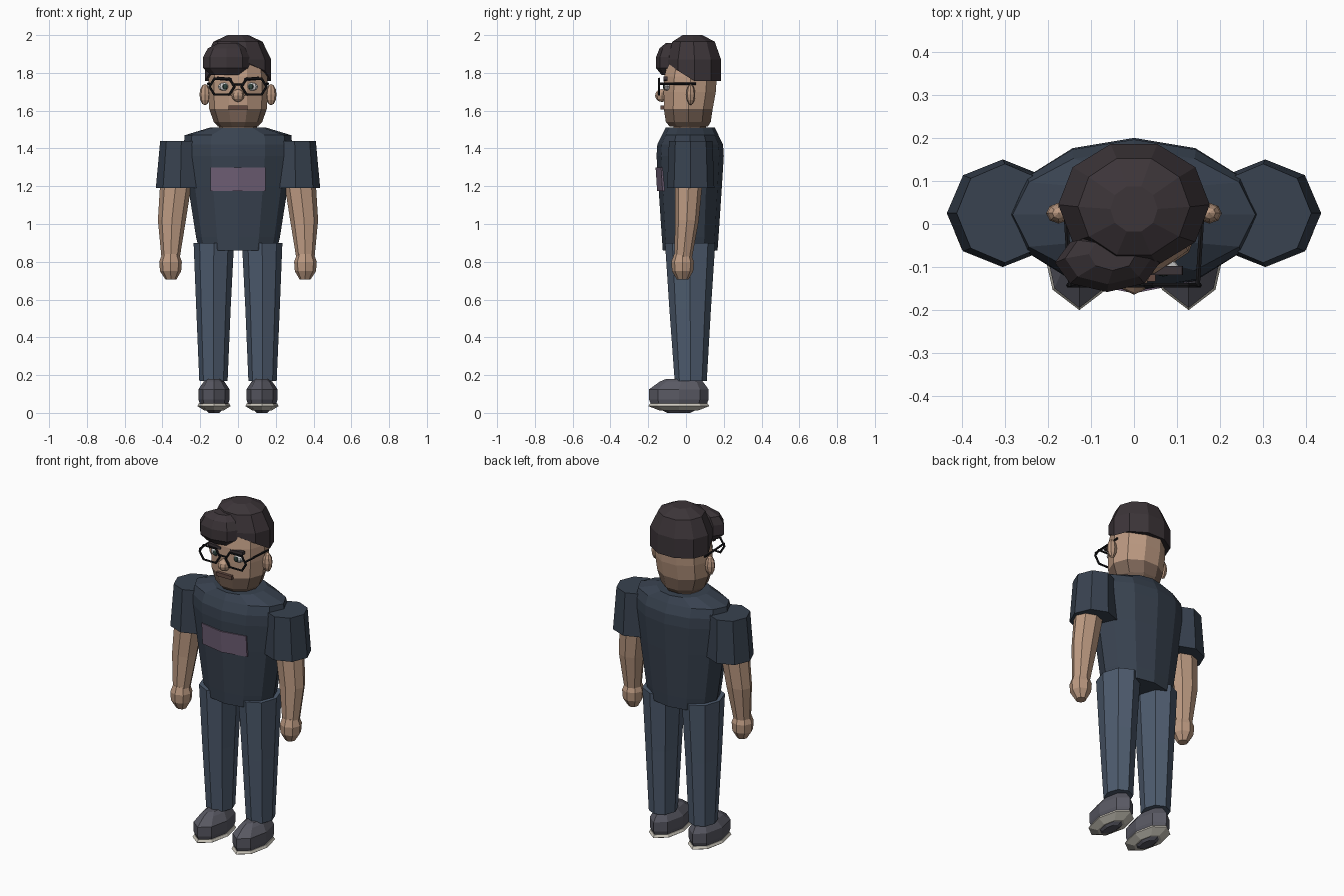
import bpy, bmesh
from math import cos, sin, pi, radians
from mathutils import Vector, Matrix

if "Cube" in bpy.data.objects:
    bpy.data.objects.remove(bpy.data.objects["Cube"])


def material(name, rgb):
    m = bpy.data.materials.new(name)
    m.diffuse_color = (*rgb, 1)
    m.use_nodes = True
    m.node_tree.nodes["Principled BSDF"].inputs["Base Color"].default_value = m.diffuse_color
    return m


SKIN = material("skin", (.50, .32, .22))
STUBBLE = material("stubble", (.20, .13, .095))
HAIR = material("hair", (.045, .035, .04))
SHIRT = material("shirt", (.04, .055, .08))
PANEL = material("panel", (.16, .115, .18))
DENIM = material("denim", (.075, .105, .155))
SHOE = material("shoe", (.10, .10, .125))
SOLE = material("sole", (.60, .57, .50))
BLACK = material("black", (.01, .01, .012))
WHITE = material("eye_white", (.8, .8, .78))
IRIS = material("iris", (.03, .06, .05))
LIP = material("lip", (.13, .07, .055))


def finish(name, bm, mat):
    bmesh.ops.recalc_face_normals(bm, faces=bm.faces)
    me = bpy.data.meshes.new(name)
    bm.to_mesh(me)
    bm.free()
    me.materials.append(mat)
    ob = bpy.data.objects.new(name, me)
    bpy.context.collection.objects.link(ob)
    return ob


def loft(name, mat, rings, n=8):
    """Stack of n-sided ellipses, each (cx, cy, z, rx, ry), first corner on +x."""
    bm = bmesh.new()
    loops = [[bm.verts.new((cx + rx * cos(2 * pi * i / n), cy + ry * sin(2 * pi * i / n), z))
              for i in range(n)] for cx, cy, z, rx, ry in rings]
    for a, b in zip(loops, loops[1:]):
        for i in range(n):
            j = (i + 1) % n
            bm.faces.new((a[i], a[j], b[j], b[i]))
    bm.faces.new(loops[0])
    bm.faces.new(loops[-1])
    return finish(name, bm, mat)


def ball(name, mat, loc, size, seg=8, rings=6):
    bm = bmesh.new()
    bmesh.ops.create_uvsphere(bm, u_segments=seg, v_segments=rings, radius=1,
                              matrix=Matrix.Translation(loc) @ Matrix.Diagonal((*size, 1)))
    return finish(name, bm, mat)


def box(name, mat, loc, size, tilt=0):
    bm = bmesh.new()
    m = Matrix.Translation(loc) @ Matrix.Rotation(tilt, 4, 'Y') @ Matrix.Diagonal((*size, 1))
    bmesh.ops.create_cube(bm, size=1, matrix=m)
    return finish(name, bm, mat)


def rods(name, mat, pairs, r, sides=6):
    bm = bmesh.new()
    for a, b in pairs:
        a, b = Vector(a), Vector(b)
        d = b - a
        m = Matrix.Translation((a + b) / 2) @ d.to_track_quat('Z', 'Y').to_matrix().to_4x4()
        bmesh.ops.create_cone(bm, cap_ends=True, segments=sides, radius1=r, radius2=r,
                              depth=d.length + r, matrix=m)
    return finish(name, bm, mat)


# Shirt body
loft("shirt_body", SHIRT, [(0, .022, .86, .205, .145), (0, .022, .93, .222, .150),
                           (0, .022, 1.2, .264, .168), (0, .022, 1.36, .285, .178),
                           (0, .022, 1.42, .287, .174), (0, .022, 1.47, .282, .150),
                           (0, .022, 1.51, .150, .130)], 12)

# Chest panel, folded along the middle to follow the shirt
bm = bmesh.new()
grid = [[bm.verts.new((x, y + dy, z)) for x, y in ((-.145, -.124), (0, -.153), (.145, -.124))]
        for z, dy in ((1.175, 0), (1.3, -.008))]
front = [bm.faces.new((grid[0][i], grid[0][i + 1], grid[1][i + 1], grid[1][i])) for i in (0, 1)]
ext = bmesh.ops.extrude_face_region(bm, geom=front)["geom"]
bmesh.ops.translate(bm, vec=(0, .012, 0), verts=[v for v in ext if isinstance(v, bmesh.types.BMVert)])
finish("chest_panel", bm, PANEL)

# Neck, jaw with stubble, and upper head
loft("neck", SKIN, [(0, .02, 1.49, .10, .09), (0, .02, 1.54, .10, .09)], 10)
loft("jaw", STUBBLE, [(0, .015, 1.515, .105, .105), (0, .012, 1.54, .128, .125),
                      (0, .012, 1.61, .153, .136)], 10)
loft("head", SKIN, [(0, .012, 1.61, .153, .136), (0, .02, 1.70, .158, .145),
                    (0, .024, 1.78, .155, .146), (0, .03, 1.88, .140, .125)], 10)

# Hair cap with hairline rising to the front, and swept quiff
cap = loft("hair_cap", HAIR, [(0, .045, 1.757, .176, .148), (0, .045, 1.87, .176, .148),
                              (0, .04, 1.965, .130, .118), (0, .035, 2.0, .055, .055)], 10)
for v in cap.data.vertices:
    if v.co.z < 1.8:
        v.co.z += max(0, .03 - v.co.y) * .75
loft("quiff", HAIR, [(-.06, -.085, 1.79, .085, .045), (-.062, -.09, 1.825, .122, .068),
                     (-.062, -.09, 1.885, .122, .068), (-.06, -.08, 1.93, .100, .060),
                     (-.05, -.07, 1.957, .055, .038)])

# Nose and mouth
ball("nose", SKIN, (0, -.127, 1.68), (.034, .037, .034))
box("mouth", LIP, (0, -.123, 1.617), (.10, .022, .022))

# Glasses: two six-sided rims, bridge and temples
pairs = [((-.022, -.142, 1.738), (.022, -.142, 1.738))]
for s in (-1, 1):
    rim = [(s * (.085 + x), -.142, 1.727 + z) for x, z in
           ((.066, 0), (.04, .042), (-.04, .042), (-.066, 0), (-.04, -.042), (.04, -.042))]
    pairs += list(zip(rim, rim[1:] + rim[:1]))
    pairs.append(((s * .148, -.142, 1.742), (s * .160, .05, 1.742)))
rods("glasses", BLACK, pairs, .006)

for s, side in ((-1, "right"), (1, "left")):
    # Ears, eyes and brows
    ball(side + "_ear", SKIN, (s * .175, .025, 1.685), (.029, .024, .056))
    ball(side + "_eye", WHITE, (s * .07, -.1, 1.727), (.036, .018, .022))
    ball(side + "_iris", IRIS, (s * .068, -.115, 1.727), (.014, .007, .016))
    box(side + "_brow", HAIR, (s * .072, -.108, 1.768), (.082, .022, .018), s * radians(-5))
    # Sleeve, arm and hand
    loft(side + "_sleeve", SHIRT, [(s * .305, .025, 1.19, .13, .125), (s * .30, .025, 1.44, .112, .115)])
    loft(side + "_arm", SKIN, [(s * .325, .015, 1.25, .085, .075), (s * .35, .005, 1.02, .074, .063),
                               (s * .357, -.016, .81, .047, .046)])
    loft(side + "_hand", SKIN, [(s * .357, -.018, .84, .045, .045), (s * .357, -.018, .80, .060, .060),
                                (s * .357, -.018, .75, .056, .056), (s * .355, -.018, .705, .028, .030)])
    # Trouser leg
    loft(side + "_trouser_leg", DENIM, [(s * .128, .022, .90, .107, .133), (s * .13, .022, .55, .091, .110),
                                        (s * .13, .025, .17, .075, .085)])
    # Shoe, sole and tread
    loft(side + "_shoe", SHOE, [(s * .127, -.038, .045, .074, .148), (s * .127, -.038, .07, .082, .157),
                                (s * .127, -.038, .125, .082, .157), (s * .127, -.025, .165, .055, .115),
                                (s * .127, -.015, .18, .035, .09)])
    loft(side + "_sole", SOLE, [(s * .127, -.038, .012, .05, .10), (s * .127, -.038, .036, .088, .162),
                                (s * .127, -.038, .05, .080, .152)])
    loft(side + "_tread", SHOE, [(s * .127, -.038, 0, .028, .06), (s * .127, -.038, .02, .05, .10)])
